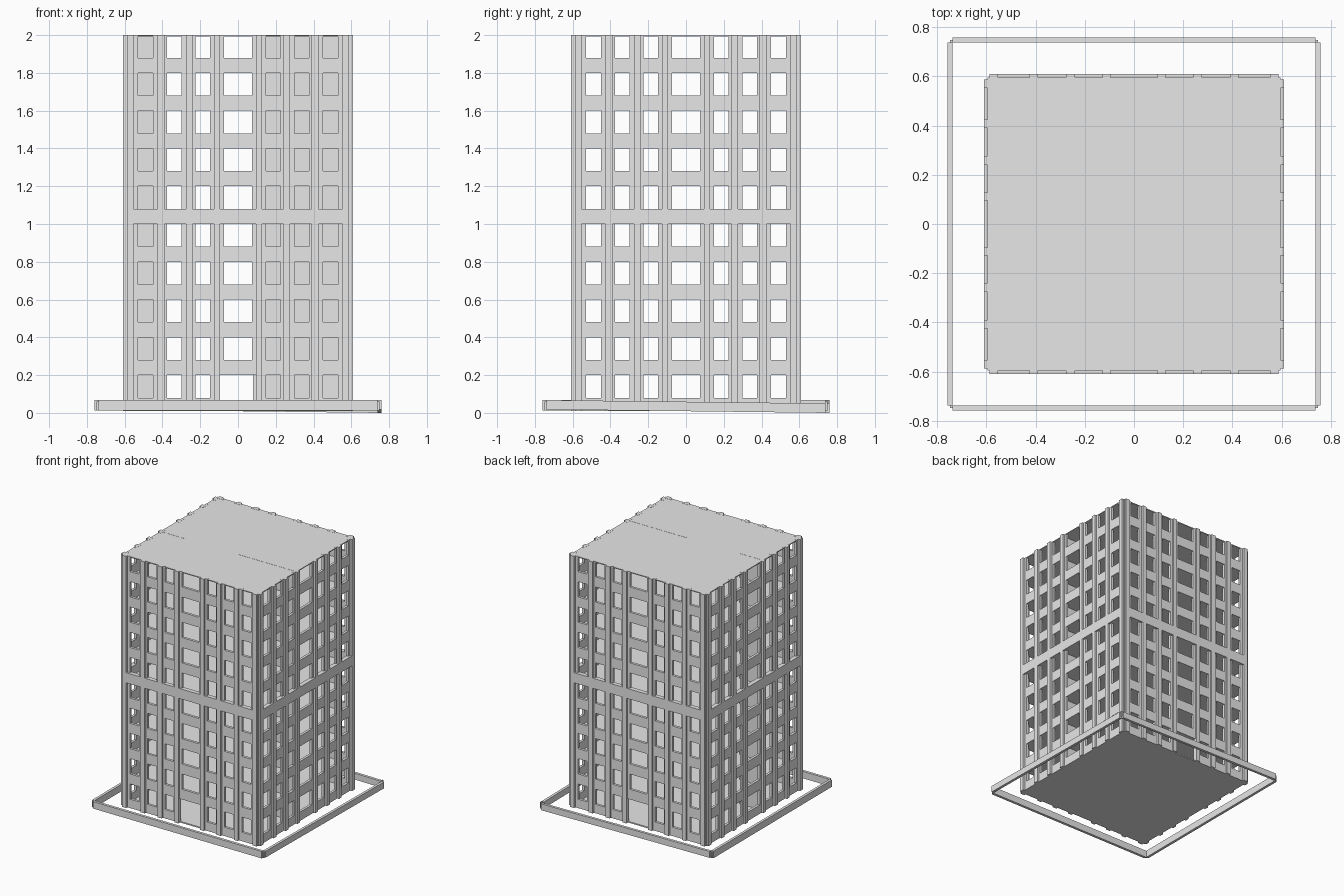
import bpy, bmesh
from math import pi
from mathutils import Matrix, Vector

cube = bpy.data.objects.get("Cube")
if cube:
    bpy.data.objects.remove(cube, do_unlink=True)

grey = bpy.data.materials.new("light_grey")
grey.use_nodes = True
grey.diffuse_color = (0.8, 0.8, 0.8, 1)
grey.node_tree.nodes["Principled BSDF"].inputs["Base Color"].default_value = (0.8, 0.8, 0.8, 1)

WALL, PILLAR, TOP, BASE, STOREY = 0.595, 0.61, 2.0, 0.01, 0.2
# Half of the symmetric window and bay layout along one wall
HALF_WINDOWS = [(0.147, 0.224), (0.298, 0.376), (0.45, 0.53)]
HALF_BAYS = [(0.128, 0.24), (0.276, 0.39), (0.425, 0.552)]


def mirrored(half, centre):
    return [(-b, -a) for a, b in reversed(half)] + [centre] + half


WINDOWS = mirrored(HALF_WINDOWS, (-0.074, 0.074))
BAYS = mirrored(HALF_BAYS, (-0.095, 0.095))
SIDES = {"front": 0, "left": pi / 2, "back": pi, "right": -pi / 2}


def add_box(bm, lo, hi):
    lo, hi = Vector(lo), Vector(hi)
    m = Matrix.Translation((lo + hi) / 2) @ Matrix.Diagonal((*(hi - lo), 1))
    bmesh.ops.create_cube(bm, size=1, matrix=m)


def finish(bm, name, turn=0):
    bmesh.ops.rotate(bm, verts=bm.verts, matrix=Matrix.Rotation(turn, 3, "Z"))
    mesh = bpy.data.meshes.new(name)
    bm.to_mesh(mesh)
    bm.free()
    mesh.materials.append(grey)
    obj = bpy.data.objects.new(name, mesh)
    bpy.context.collection.objects.link(obj)
    return obj


def window_wall(side, turn):
    # Grid of cells with the window and door cells left open
    us = sorted({u for w in WINDOWS for u in w} | {-WALL, WALL, *BAYS[3]})
    zs = [BASE] + [k * STOREY + d for k in range(10) for d in (0.08, STOREY)]
    has_door = side in ("front", "back")
    bm = bmesh.new()
    grid = [[bm.verts.new((u, -WALL, z)) for z in zs] for u in us]
    for i in range(len(us) - 1):
        mid = (us[i] + us[i + 1]) / 2
        in_window = any(a < mid < b for a, b in WINDOWS)
        in_door = has_door and BAYS[3][0] < mid < BAYS[3][1]
        for j in range(len(zs) - 1):
            if (in_window and j % 2) or (in_door and j < 2):
                continue
            bm.faces.new((grid[i][j], grid[i + 1][j], grid[i + 1][j + 1], grid[i][j + 1]))
    loose = [v for v in bm.verts if not v.link_faces]
    bmesh.ops.delete(bm, geom=loose, context="VERTS")
    wall = finish(bm, side + "_window_wall", turn)
    solid = wall.modifiers.new("thickness", "SOLIDIFY")
    solid.thickness = 0.02
    solid.offset = -1


def pillars(side, turn):
    # Raised strips between the bays, tied by one band at mid height
    bm = bmesh.new()
    edges = [-0.588] + [u for bay in BAYS for u in bay] + [0.588]
    for a, b in zip(edges[::2], edges[1::2]):
        add_box(bm, (a, -PILLAR, BASE), (b, -WALL, TOP))
    add_box(bm, (-0.588, -PILLAR, 1.0), (0.588, -WALL, 1.08))
    finish(bm, side + "_pillars", turn)


for side, turn in SIDES.items():
    window_wall(side, turn)
    pillars(side, turn)

# Ground slab, storey floors and roof
inner = WALL - 0.005
bm = bmesh.new()
add_box(bm, (-inner, -inner, BASE), (inner, inner, BASE + 0.01))
for k in range(1, 10):
    z = k * STOREY
    add_box(bm, (-inner, -inner, z), (inner, inner, z + 0.01))
finish(bm, "floors")
bm = bmesh.new()
add_box(bm, (-WALL, -WALL, TOP - 0.008), (WALL, WALL, TOP - 0.001))
finish(bm, "roof")

# Inner partition with a central gap
bm = bmesh.new()
for a, b in ((-inner, -0.39), (0.08, inner)):
    add_box(bm, (a, -0.122, BASE), (b, -0.112, TOP))
finish(bm, "inner_partition")

# Low boundary walls, two of them sloping slightly down to the far corner
for side, turn in SIDES.items():
    bm = bmesh.new()
    sloping = side in ("back", "left")
    low, high = (0.009, 0.059) if sloping else (0.013, 0.068)
    add_box(bm, (-0.739, -0.759, low), (0.739, -0.738, high))
    if sloping:
        slope = 0.012 if side == "back" else -0.012
        for v in bm.verts:
            v.co.z += slope * v.co.x
    finish(bm, side + "_boundary_wall", turn)
# Corner posts joining the boundary walls
bm = bmesh.new()
for x in (-0.743, 0.743):
    for y in (-0.743, 0.743):
        add_box(bm, (x - 0.006, y - 0.006, 0.013), (x + 0.006, y + 0.006, 0.06))
finish(bm, "boundary_corner_posts")
